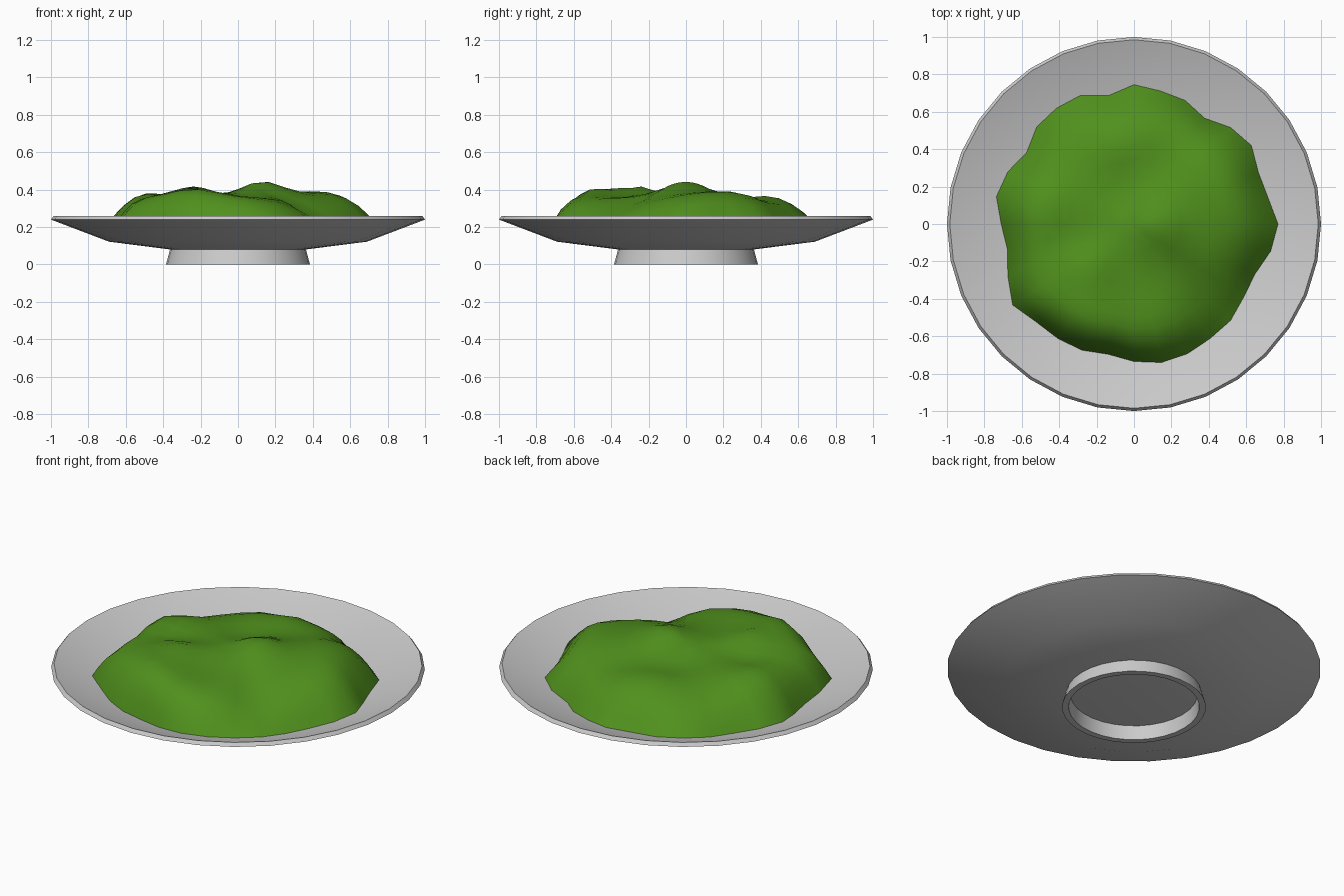
import bpy, math

if "Cube" in bpy.data.objects:
    bpy.data.objects.remove(bpy.data.objects["Cube"])

SIDES = 32


def make_object(name, verts, faces, angle):
    mesh = bpy.data.meshes.new(name)
    mesh.from_pydata(verts, [], faces)
    mesh.update()
    obj = bpy.data.objects.new(name, mesh)
    bpy.context.collection.objects.link(obj)
    bpy.ops.object.select_all(action='DESELECT')
    obj.select_set(True)
    bpy.context.view_layer.objects.active = obj
    bpy.ops.object.shade_smooth_by_angle(angle=math.radians(angle))
    return obj


def ring_faces(a, b):
    """Quads joining two rings that start at vertex a and b."""
    return [(a + i, a + (i + 1) % SIDES, b + (i + 1) % SIDES, b + i)
            for i in range(SIDES)]


def lathe(name, profile, closed=False):
    verts, faces = [], []
    for r, z in profile:
        for i in range(SIDES):
            a = math.tau * i / SIDES
            verts.append((r * math.cos(a), r * math.sin(a), z))
    n = len(profile)
    for k in range(n if closed else n - 1):
        faces += ring_faces(k * SIDES, (k + 1) % n * SIDES)
    if not closed:
        faces.append(tuple(range(SIDES))[::-1])
        faces.append(tuple(range((n - 1) * SIDES, n * SIDES)))
    return make_object(name, verts, faces, 30)


# Shallow dish and its foot ring
lathe("plate", [(0.36, 0.08), (0.69, 0.122), (1.0, 0.24), (0.985, 0.26),
                (0.68, 0.15), (0.36, 0.11)])
lathe("foot_ring", [(0.35, 0.0), (0.385, 0.0), (0.362, 0.085), (0.34, 0.085)],
      closed=True)

# Mound: outline radius per direction, and edge steepness per 45 degrees
outline = [.77, .73, .72, .755, .73, .68, .715, .725, .745, .70, .745, .745,
           .735, .69, .73, .75, .71, .69, .73, .78, .74, .735, .73, .71,
           .735, .755, .75, .735, .73, .705, .70, .745]
steep = [7, 7, 5, 5, 7, 11, 11, 3]
# Bumps and dips: x, y, height, width
bumps = [(0.13, 0.0, 0.075, 0.11), (-0.24, -0.24, 0.045, 0.09),
         (-0.25, -0.53, 0.05, 0.13), (-0.52, 0.05, 0.035, 0.10),
         (0.54, 0.15, 0.035, 0.13), (-0.08, 0.20, -0.03, 0.11),
         (-0.37, -0.08, -0.025, 0.09), (0.37, -0.39, -0.025, 0.11),
         (0.16, 0.38, -0.02, 0.10), (0.05, -0.38, -0.012, 0.12),
         (-0.03, 0.46, 0.02, 0.10), (-0.36, 0.36, -0.02, 0.12),
         (0.36, 0.26, 0.015, 0.09)]


def mound_height(x, y, t, i):
    k, f = divmod(i / 4, 1)
    p = steep[int(k)] * (1 - f) + steep[(int(k) + 1) % 8] * f
    base = 0.15 + 0.36 * max(0, math.hypot(x, y) - 0.68)
    z = base + (0.37 - base) * (1 - t ** p)
    for bx, by, h, w in bumps:
        d = ((x - bx) ** 2 + (y - by) ** 2) / (2 * w * w)
        z += h * math.exp(-d) * (1 - t ** 8)
    return z


levels = [0.1, 0.22, 0.34, 0.46, 0.57, 0.67, 0.76, 0.84, 0.91, 0.96, 1.0]
verts = [(0, 0, mound_height(0, 0, 0, 0))]
faces = [(0, 1 + i, 1 + (i + 1) % SIDES) for i in range(SIDES)]
for t in levels:
    for i in range(SIDES):
        a = math.tau * i / SIDES
        # inner rings are rounder than the ragged outline
        r = t * (0.735 + (outline[i] - 0.735) * t)
        x, y = r * math.cos(a), r * math.sin(a)
        verts.append((x, y, mound_height(x, y, t, i)))
for k in range(len(levels) - 1):
    faces += [f[::-1] for f in ring_faces(1 + k * SIDES, 1 + (k + 1) * SIDES)]
mound = make_object("green_food_mound", verts, faces, 60)

green = bpy.data.materials.new("green_food")
green.diffuse_color = (0.08, 0.28, 0.012, 1)
green.use_nodes = True
green.node_tree.nodes["Principled BSDF"].inputs["Base Color"].default_value = green.diffuse_color
mound.data.materials.append(green)
